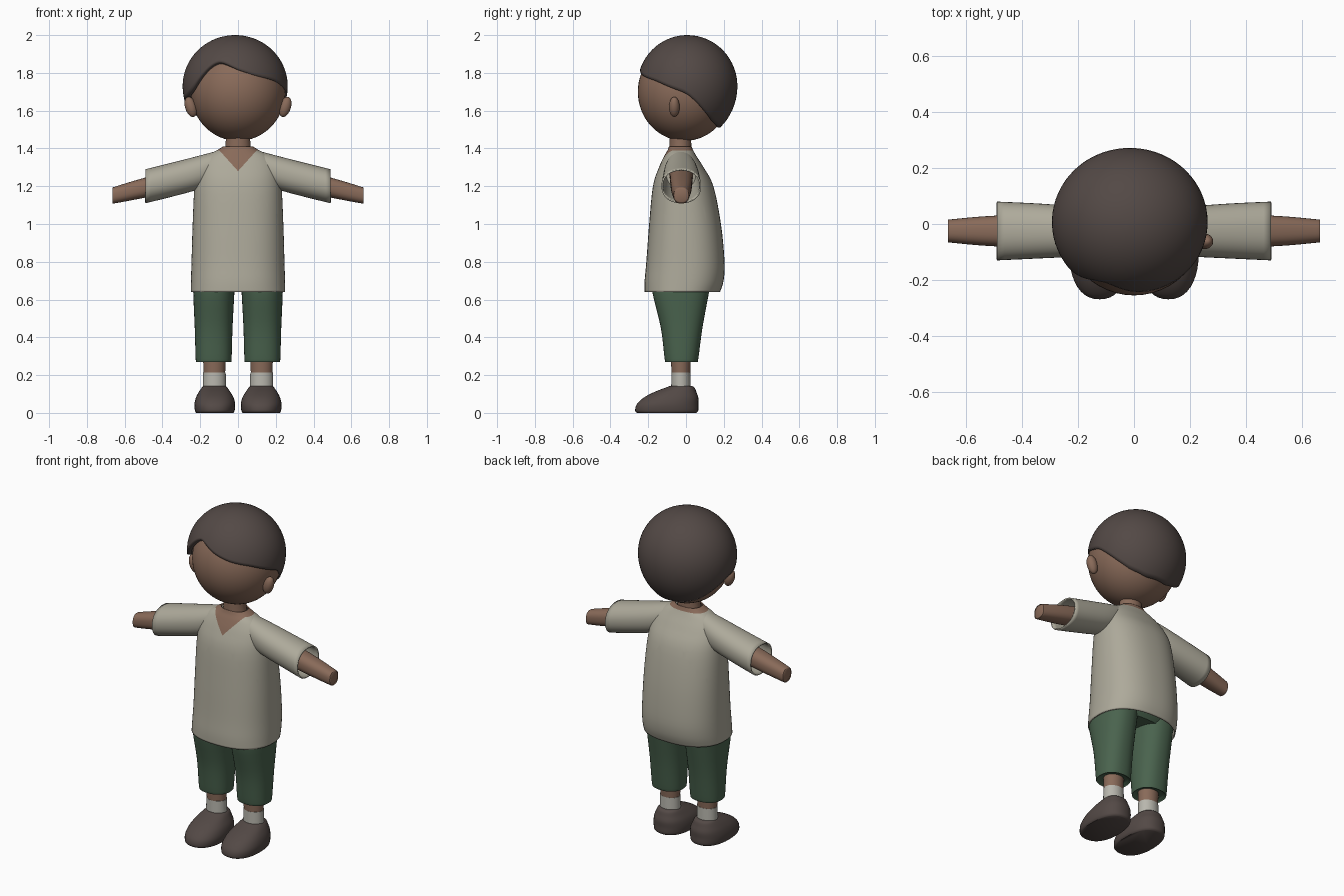
import bpy
import bmesh
import math
from mathutils import Vector, Matrix

cube = bpy.data.objects.get("Cube")
if cube:
    bpy.data.objects.remove(cube)


def material(name, *rgb):
    m = bpy.data.materials.new(name)
    m.use_nodes = True
    m.diffuse_color = (*rgb, 1)
    m.node_tree.nodes["Principled BSDF"].inputs["Base Color"].default_value = (*rgb, 1)
    return m


SKIN = material("skin_brown", 0.25, 0.145, 0.1)
DARK = material("dark_brown", 0.086, 0.066, 0.06)
CLOTH = material("shirt_cream", 0.42, 0.40, 0.325)
GREEN = material("shorts_green", 0.068, 0.125, 0.076)
SOCK = material("sock_grey", 0.48, 0.47, 0.42)


def finish(name, bm, *mats, angle=50, thickness=0):
    bmesh.ops.recalc_face_normals(bm, faces=bm.faces)
    mesh = bpy.data.meshes.new(name)
    bm.to_mesh(mesh)
    bm.free()
    ob = bpy.data.objects.new(name, mesh)
    bpy.context.collection.objects.link(ob)
    for m in mats:
        mesh.materials.append(m)
    if thickness:
        mod = ob.modifiers.new("thickness", 'SOLIDIFY')
        mod.thickness = thickness
        mod.offset = -1
    bpy.ops.object.select_all(action='DESELECT')
    ob.select_set(True)
    bpy.context.view_layer.objects.active = ob
    bpy.ops.object.shade_smooth_by_angle(angle=math.radians(angle))
    return ob


def catmull(p0, p1, p2, p3, t):
    return [0.5 * (2 * b + (c - a) * t + (2 * a - 5 * b + 4 * c - d) * t * t
                   + (3 * b - a - 3 * c + d) * t ** 3)
            for a, b, c, d in zip(p0, p1, p2, p3)]


def loft(rings, axis='z', power=2.0, sides=40, steps=4, caps=True, flip=1):
    """Skin rings of (position, centre a, centre b, radius a, radius b)."""
    dense = []
    for i in range(len(rings) - 1):
        q = [rings[max(i - 1, 0)], rings[i], rings[i + 1], rings[min(i + 2, len(rings) - 1)]]
        dense += [catmull(*q, s / steps) for s in range(steps)]
    dense.append(rings[-1])
    bm = bmesh.new()
    loops = []
    for pos, ca, cb, ra, rb in dense:
        loop = []
        for k in range(sides):
            t = math.tau * k / sides
            c, s = math.cos(t), math.sin(t)
            a = ca + ra * math.copysign(abs(c) ** (2 / power), c)
            b = cb + rb * math.copysign(abs(s) ** (2 / power), s)
            co = (a, b, pos) if axis == 'z' else (pos, a, b)
            loop.append(bm.verts.new((co[0] * flip, co[1], co[2])))
        loops.append(loop)
    for lo, hi in zip(loops, loops[1:]):
        for k in range(sides):
            j = (k + 1) % sides
            bm.faces.new((lo[k], lo[j], hi[j], hi[k]))
    if caps:
        bm.faces.new(loops[0])
        bm.faces.new(loops[-1])
    return bm


def ellipsoid(name, centre, radii, mat, tilt=0):
    bm = bmesh.new()
    bmesh.ops.create_uvsphere(bm, u_segments=48, v_segments=32, radius=1)
    bm.transform(Matrix.Translation(centre) @ Matrix.Rotation(tilt, 4, 'Y')
                 @ Matrix.Diagonal((*radii, 1)))
    return finish(name, bm, mat)


# Head and neck
ellipsoid("head", (0, -0.008, 1.70), (0.25, 0.247, 0.26), SKIN)
finish("neck", loft([(1.36, 0, -0.03, 0.075, 0.06), (1.42, 0, -0.03, 0.066, 0.058),
                     (1.5, 0, -0.03, 0.063, 0.056)]), SKIN)

# Hair cap: rim height given by compass angle, 0 = left side, -90 = front
RIM = [(-180, 1.66), (-163, 1.665), (-145, 1.71), (-133, 1.78), (-122, 1.84), (-111, 1.865),
       (-100, 1.85), (-87, 1.82), (-65, 1.785), (-39, 1.758), (-18, 1.72), (0, 1.69),
       (24, 1.59), (40, 1.54), (67, 1.51), (113, 1.51), (140, 1.54), (156, 1.59), (180, 1.66)]


def rim_height(deg):
    for (a, za), (b, zb) in zip(RIM, RIM[1:]):
        if deg <= b:
            return za + (zb - za) * (deg - a) / (b - a)


COLS, ROWS = 120, 24
heights = [rim_height(-180 + 360 * k / COLS) for k in range(COLS)]
for _ in range(4):
    heights = [(heights[k - 1] + 2 * heights[k] + heights[(k + 1) % COLS]) / 4
               for k in range(COLS)]
bm = bmesh.new()
pole = bm.verts.new((-0.015, 0.007, 2))
columns = []
for k, h in enumerate(heights):
    az = math.radians(-180 + 360 * k / COLS)
    low = math.asin((h - 1.73) / (0.27 if h > 1.73 else 0.29))
    column = []
    for r in range(1, ROWS + 1):
        el = math.pi / 2 + (low - math.pi / 2) * r / ROWS
        rz = 0.27 if el > 0 else 0.29
        column.append(bm.verts.new((-0.015 + 0.278 * math.cos(el) * math.cos(az),
                                    0.007 + 0.265 * math.cos(el) * math.sin(az),
                                    1.73 + rz * math.sin(el))))
    columns.append(column)
for k in range(COLS):
    a, b = columns[k], columns[(k + 1) % COLS]
    bm.faces.new((pole, a[0], b[0]))
    for r in range(ROWS - 1):
        bm.faces.new((a[r], a[r + 1], b[r + 1], b[r]))
finish("hair", bm, DARK, thickness=0.025)

# Shirt body, cut along the V neckline
bm = loft([(0.64, 0, -0.02, 0.25, 0.20), (0.70, 0, -0.01, 0.249, 0.209),
           (0.80, 0, -0.003, 0.246, 0.207), (1.0, 0, -0.005, 0.24, 0.19),
           (1.2, 0, -0.015, 0.23, 0.16), (1.30, 0, -0.025, 0.21, 0.118),
           (1.36, 0, -0.03, 0.165, 0.085), (1.39, 0, -0.03, 0.112, 0.068),
           (1.41, 0, -0.03, 0.08, 0.06)], power=2.35, sides=64, caps=False)
for point, normal in (((0, 0, 1.28), (1, 0, -0.9)), ((0, 0, 1.28), (-1, 0, -0.9)),
                      ((0, 0, 1.388), (0, 0, 1))):
    bmesh.ops.bisect_plane(bm, geom=bm.verts[:] + bm.edges[:] + bm.faces[:],
                           plane_co=Vector(point), plane_no=Vector(normal))
for f in bm.faces:
    c = f.calc_center_median()
    in_v = c.y < -0.03 and abs(c.x) < 0.9 * (c.z - 1.28)
    f.material_index = 1 if in_v or c.z > 1.388 else 0
finish("shirt_body", bm, CLOTH, SKIN, thickness=0.008)

# Hips hidden under the hem
finish("shorts_hips", loft([(0.65, 0, -0.02, 0.2, 0.13), (0.72, 0, -0.02, 0.225, 0.17),
                            (0.85, 0, -0.01, 0.21, 0.16)], power=2.3), GREEN)

# Paired parts
for side, f in (("left", 1), ("right", -1)):
    ellipsoid(side + "_ear", (0.25 * f, -0.062, 1.62), (0.03, 0.028, 0.055), SKIN, 0.3 * f)
    finish(side + "_sleeve",
           loft([(0.08, -0.03, 1.32, 0.065, 0.075), (0.2, -0.027, 1.275, 0.088, 0.088),
                 (0.34, -0.025, 1.237, 0.098, 0.09), (0.49, -0.025, 1.2, 0.105, 0.09)],
                'x', 2.2, caps=False, flip=f), CLOTH, thickness=0.008)
    finish(side + "_arm",
           loft([(0.2, -0.025, 1.26, 0.062, 0.06), (0.49, -0.025, 1.193, 0.055, 0.053),
                 (0.65, -0.025, 1.154, 0.042, 0.044), (0.66, -0.025, 1.152, 0.04, 0.041),
                 (0.665, -0.025, 1.151, 0.034, 0.034)], 'x', 2.4, flip=f), SKIN)
    finish(side + "_shorts_leg",
           loft([(0.283, 0.129, -0.024, 0.075, 0.068), (0.275, 0.129, -0.024, 0.09, 0.083),
                 (0.285, 0.129, -0.024, 0.095, 0.089), (0.45, 0.129, -0.023, 0.1, 0.11),
                 (0.64, 0.128, -0.028, 0.109, 0.15), (0.72, 0.125, -0.02, 0.11, 0.155)],
                power=2.3, flip=f), GREEN)
    finish(side + "_ankle", loft([(0.18, 0.125, -0.027, 0.056, 0.048),
                                  (0.35, 0.125, -0.027, 0.062, 0.056)], flip=f), SKIN)
    finish(side + "_sock", loft([(0.1, 0.125, -0.027, 0.062, 0.052),
                                 (0.213, 0.125, -0.027, 0.06, 0.05)], flip=f), SOCK)
    finish(side + "_shoe",
           loft([(0, 0.123, -0.102, 0.098, 0.157), (0.012, 0.123, -0.102, 0.105, 0.167),
                 (0.045, 0.123, -0.098, 0.108, 0.163), (0.08, 0.123, -0.08, 0.1, 0.145),
                 (0.11, 0.124, -0.057, 0.084, 0.112), (0.133, 0.124, -0.032, 0.068, 0.078),
                 (0.142, 0.125, -0.027, 0.058, 0.06)], power=2.3, flip=f), DARK)
